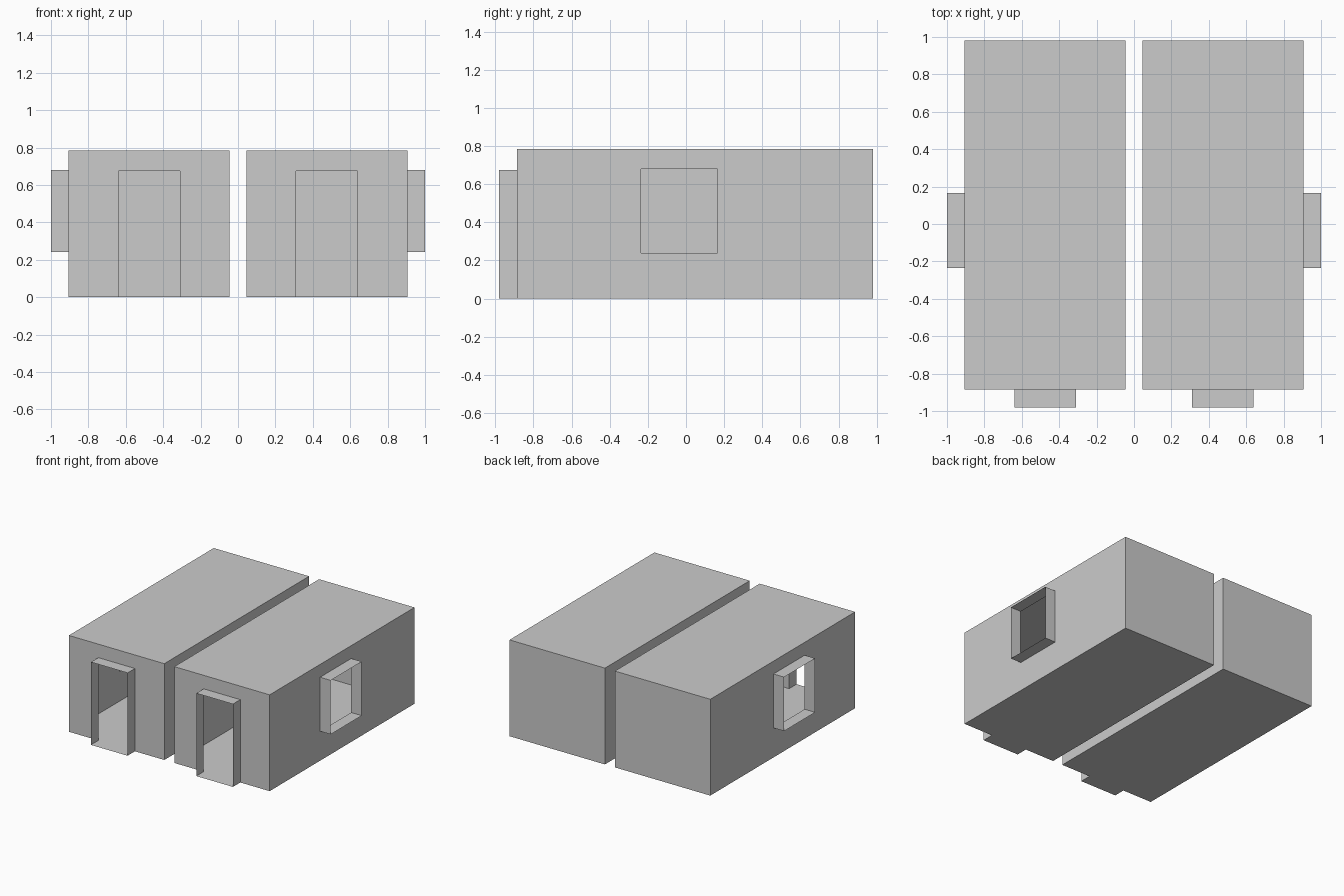
import bpy, bmesh

if "Cube" in bpy.data.objects:
    bpy.data.objects.remove(bpy.data.objects["Cube"])

# Right-hand room extents, doorway and window openings
X0, X1, Y0, Y1, H = 0.045, 0.905, -0.885, 0.98, 0.785
DX0, DX1, DH = 0.31, 0.64, 0.675
WY0, WY1, WZ0, WZ1 = -0.235, 0.165, 0.24, 0.68
DOOR_Y, WIN_X = -0.98, 1.0


def make(name, faces):
    """Single-skin mesh from quads, mirrored across x = 0."""
    bm = bmesh.new()
    for f in faces:
        bm.faces.new([bm.verts.new(p) for p in f])
    bmesh.ops.remove_doubles(bm, verts=bm.verts, dist=1e-4)
    bmesh.ops.recalc_face_normals(bm, faces=bm.faces)
    me = bpy.data.meshes.new(name)
    bm.to_mesh(me)
    bm.free()
    ob = bpy.data.objects.new(name, me)
    bpy.context.collection.objects.link(ob)
    ob.modifiers.new("mirror", 'MIRROR').use_mirror_merge = False
    return ob


def strip(a, b, closed=True):
    """Quads joining two matching loops of points."""
    n = len(a)
    return [(a[i], a[(i + 1) % n], b[(i + 1) % n], b[i])
            for i in range(n if closed else n - 1)]


def front_rect(x0, x1, z1, y):
    return [(x0, y, 0), (x0, y, z1), (x1, y, z1), (x1, y, 0)]


def side_rect(y0, y1, z0, z1, x):
    return [(x, y0, z0), (x, y0, z1), (x, y1, z1), (x, y1, z0)]


# Room shell: hollow box with a doorway in front and a window in the outer side
door = front_rect(DX0, DX1, DH, Y0)
window = side_rect(WY0, WY1, WZ0, WZ1, X1)
back = front_rect(X0, X1, H, Y1)
front = front_rect(X0, X1, H, Y0)
shell = [back]
shell += [f for i, f in enumerate(strip(front, back)) if i != 2]   # inner side, roof, floor
shell += strip(front, door, closed=False)                          # front wall
shell += strip(side_rect(Y0, Y1, 0, H, X1), window)                # outer side wall
make("room_shell", shell)

# Door surround: open passage standing out from the front, with its own floor
make("door_surround", strip(door, front_rect(DX0, DX1, DH, DOOR_Y)))

# Window surround: open passage standing out from the side
make("window_surround", strip(window, side_rect(WY0, WY1, WZ0, WZ1, WIN_X)))
